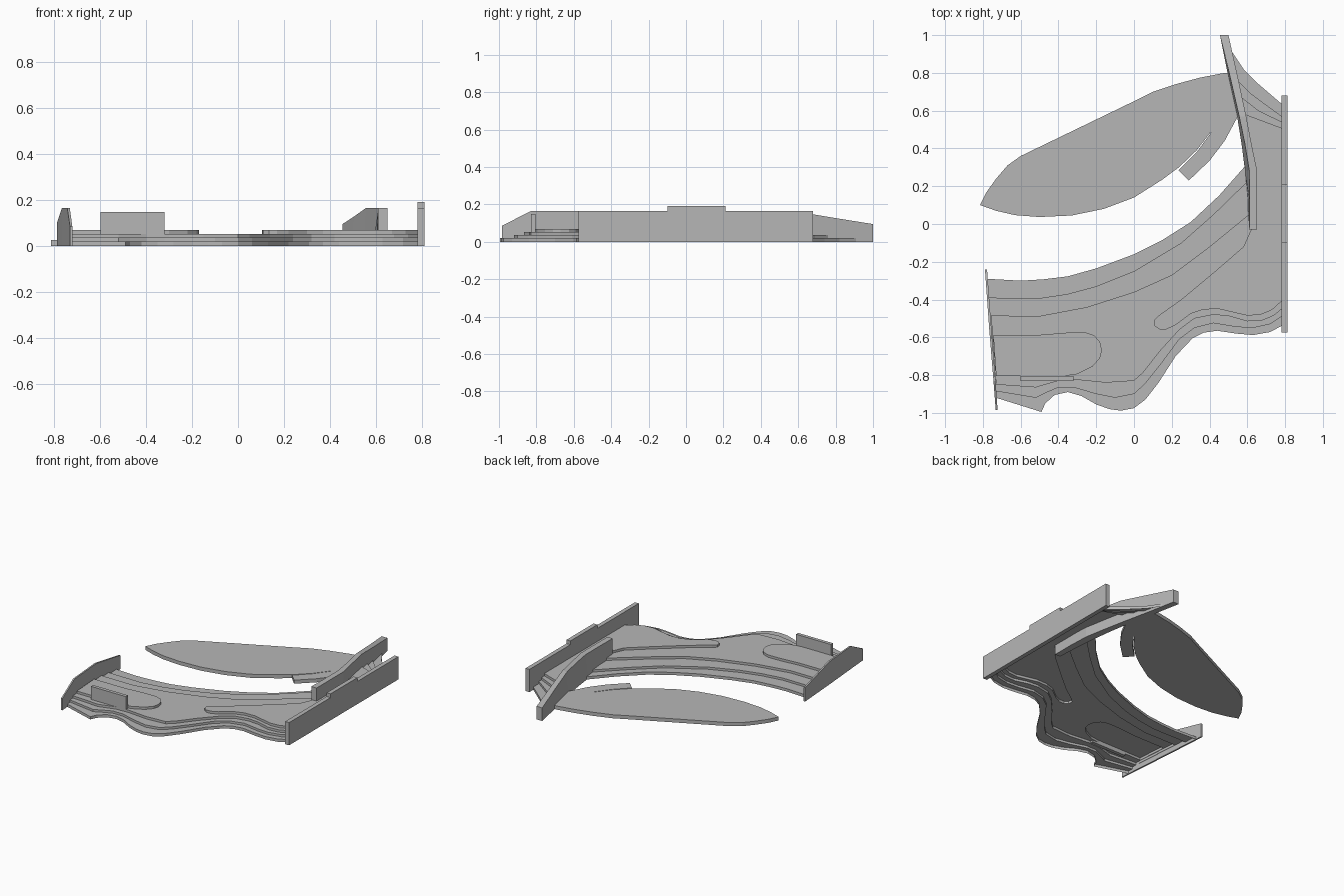
import bpy, bmesh

gray = bpy.data.materials.new("plain grey")
gray.diffuse_color = (0.47, 0.47, 0.47, 1)


def finish(name, bm):
    bmesh.ops.recalc_face_normals(bm, faces=bm.faces)
    me = bpy.data.meshes.new(name)
    bm.to_mesh(me)
    bm.free()
    me.materials.append(gray)
    ob = bpy.data.objects.new(name, me)
    bpy.context.collection.objects.link(ob)
    return ob


def slab(name, outline, height, base=0):
    """Plan outline (x, y) raised between two heights."""
    bm = bmesh.new()
    face = bm.faces.new([bm.verts.new((x, y, base)) for x, y in outline])
    ext = bmesh.ops.extrude_face_region(bm, geom=[face], use_keep_orig=True)
    for v in ext["geom"]:
        if isinstance(v, bmesh.types.BMVert):
            v.co.z = height
    return finish(name, bm)


def terrace(name, outline, base, height, holes=()):
    """One open-bottomed step: outer wall plus a top left open where the next step rises."""
    bm = bmesh.new()
    rim = []
    for loop in (outline, *holes):
        verts = [bm.verts.new((x, y, height)) for x, y in loop]
        rim += [bm.edges.new((verts[i - 1], verts[i])) for i in range(len(verts))]
        if loop is outline:
            outer = verts
    bmesh.ops.triangle_fill(bm, edges=rim, use_beauty=True, normal=(0, 0, 1))
    bmesh.ops.dissolve_limit(bm, angle_limit=0.01, verts=[], edges=bm.edges[:])
    low = [bm.verts.new((v.co.x, v.co.y, base)) for v in outer]
    for i in range(len(low)):
        bm.faces.new((low[i - 1], low[i], outer[i], outer[i - 1]))
    ob = finish(name, bm)
    if any(p.normal.z < -0.5 for p in ob.data.polygons):
        ob.data.flip_normals()


def wall(name, sections):
    """Upright strip; section = y, bottom left/right x, top left/right x, top z."""
    bm = bmesh.new()
    rings = [[bm.verts.new(p) for p in ((bl, y, 0), (br, y, 0), (tr, y, z), (tl, y, z))]
             for y, bl, br, tl, tr, z in sections]
    for a, b in zip(rings, rings[1:]):
        for i in range(4):
            j = (i + 1) % 4
            bm.faces.new((a[i], a[j], b[j], b[i]))
    bm.faces.new(rings[0])
    bm.faces.new(rings[-1])
    return finish(name, bm)


# Plan outlines of the wing steps, lowest first
base = [
    (-0.73, -0.92), (-0.49, -0.995), (-0.47, -0.95), (-0.42, -0.905), (-0.35, -0.89),
    (-0.28, -0.91), (-0.2, -0.955), (-0.13, -0.98), (-0.07, -0.988), (0, -0.975),
    (0.06, -0.93), (0.13, -0.84), (0.22, -0.7), (0.31, -0.605), (0.37, -0.575),
    (0.44, -0.565), (0.54, -0.58), (0.63, -0.588), (0.72, -0.572), (0.80, -0.53),
    (0.80, 0.62), (0.66, 0.74), (0.58, 0.82), (0.52, 0.91), (0.51, 0.91),
    (0.57, 0.6), (0.6, 0.32), (0.45, 0.15), (0.3, 0.01), (0.15, -0.085), (0, -0.16),
    (-0.2, -0.235), (-0.35, -0.277), (-0.48, -0.293), (-0.6, -0.3), (-0.78, -0.29)]
second = [
    (-0.73, -0.885), (-0.52, -0.92), (-0.47, -0.895), (-0.4, -0.865), (-0.32, -0.865),
    (-0.2, -0.9), (-0.1, -0.92), (0, -0.9), (0.06, -0.845), (0.14, -0.745),
    (0.24, -0.61), (0.32, -0.55), (0.42, -0.525), (0.54, -0.545), (0.63, -0.55),
    (0.72, -0.53), (0.797, -0.48), (0.797, 0.56), (0.7, 0.63), (0.62, 0.69),
    (0.55, 0.76), (0.6, 0.4), (0.615, 0.24), (0.42, 0.05), (0.25, -0.1), (0, -0.25),
    (-0.2, -0.33), (-0.35, -0.37), (-0.5, -0.393), (-0.768, -0.39)]
third = [
    (-0.73, -0.85), (-0.52, -0.865), (-0.4, -0.83), (-0.3, -0.825), (-0.15, -0.84),
    (0, -0.83), (0.05, -0.785), (0.14, -0.67), (0.24, -0.56), (0.32, -0.5),
    (0.42, -0.48), (0.5, -0.487), (0.6, -0.515), (0.68, -0.51), (0.74, -0.485),
    (0.794, -0.44), (0.794, 0.535), (0.66, 0.6), (0.57, 0.67), (0.611, 0.3),
    (0.62, 0.06), (0.4, -0.12), (0.2, -0.27), (0, -0.36), (-0.25, -0.44),
    (-0.5, -0.487), (-0.757, -0.485)]
finger = [
    (0.105, -0.51), (0.11, -0.54), (0.135, -0.558), (0.17, -0.558), (0.22, -0.535),
    (0.3, -0.475), (0.37, -0.452), (0.45, -0.45), (0.6, -0.485), (0.67, -0.48),
    (0.73, -0.455), (0.791, -0.4), (0.791, 0.505), (0.59, 0.58), (0.63, 0.2),
    (0.62, -0.03), (0.58, -0.12), (0.43, -0.25), (0.25, -0.4), (0.13, -0.485)]
pad = [
    (-0.73, -0.806), (-0.38, -0.806), (-0.3, -0.795), (-0.22, -0.755), (-0.18, -0.71),
    (-0.17, -0.67), (-0.18, -0.625), (-0.21, -0.59), (-0.26, -0.573),
    (-0.35, -0.575), (-0.5, -0.587), (-0.745, -0.587)]

# Hollow stepped wing
terrace("wing_base_step", base, 0, 0.02, [second])
terrace("wing_second_step", second, 0.02, 0.036, [third])
terrace("wing_third_step", third, 0.036, 0.053, [finger, pad])
terrace("wing_top_finger", finger, 0.053, 0.07)
terrace("wing_top_pad", pad, 0.053, 0.07)

# Leaf-shaped rear flap with a very thin slot near its right tail
slab("rear_leaf", [
    (-0.815, 0.1), (-0.73, 0.07), (-0.63, 0.047), (-0.5, 0.037), (-0.33, 0.045),
    (-0.16, 0.08), (0, 0.14), (0.15, 0.235), (0.24, 0.302), (0.33, 0.388),
    (0.405, 0.485), (0.409, 0.485), (0.333, 0.382), (0.235, 0.285), (0.29, 0.23),
    (0.4, 0.335), (0.48, 0.44), (0.55, 0.57), (0.57, 0.62), (0.52, 0.8),
    (0.48, 0.8), (0.35, 0.775), (0.22, 0.74), (0.1, 0.7), (0, 0.65),
    (-0.6, 0.36), (-0.67, 0.31), (-0.73, 0.24), (-0.78, 0.17)], 0.026)

# Upright plates
wall("left_end_plate", [
    (-0.985, -0.732, -0.722, -0.732, -0.722, 0.085),
    (-0.83, -0.744, -0.733, -0.744, -0.733, 0.165),
    (-0.55, -0.767, -0.755, -0.767, -0.755, 0.165),
    (-0.24, -0.789, -0.778, -0.789, -0.778, 0.1)])
wall("curved_divider", [
    (-0.03, 0.61, 0.652, 0.61, 0.652, 0.165),
    (0.12, 0.602, 0.652, 0.612, 0.652, 0.165),
    (0.28, 0.588, 0.645, 0.611, 0.652, 0.165),
    (0.42, 0.57, 0.62, 0.588, 0.623, 0.165),
    (0.57, 0.546, 0.59, 0.557, 0.594, 0.165),
    (0.8, 0.495, 0.54, 0.504, 0.545, 0.127),
    (1.0, 0.455, 0.5, 0.455, 0.5, 0.095)])
slab("right_end_plate", [(0.782, -0.575), (0.813, -0.575), (0.813, 0.68), (0.782, 0.68)], 0.165)
slab("end_plate_tab", [(0.782, -0.1), (0.813, -0.1), (0.813, 0.21), (0.782, 0.21)], 0.192, 0.16)
slab("small_fin", [(-0.6, -0.83), (-0.32, -0.83), (-0.32, -0.805), (-0.6, -0.805)], 0.148, 0.04)
